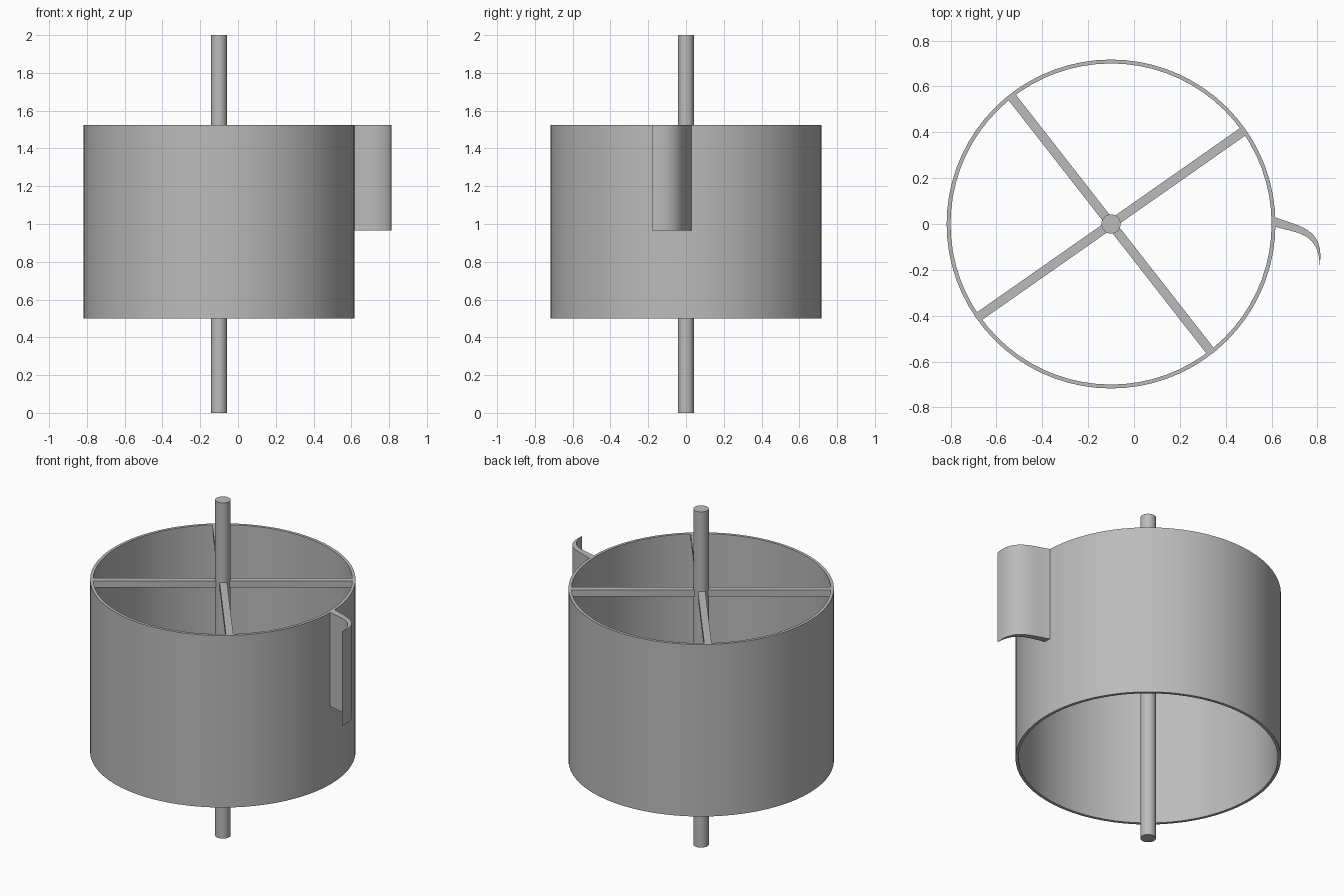
import bpy, bmesh, math
from mathutils import Vector

cube = bpy.data.objects.get("Cube")
if cube:
    bpy.data.objects.remove(cube, do_unlink=True)

AXIS_X = -0.10          # drum axis
TOP, BOTTOM = 1.525, 0.50
R_OUT, R_IN = 0.717, 0.70

grey = bpy.data.materials.new("plain_grey")
grey.use_nodes = True
colour = (0.5, 0.5, 0.5, 1)
grey.diffuse_color = colour
grey.node_tree.nodes["Principled BSDF"].inputs["Base Color"].default_value = colour


def finish(name, bm, smooth=True):
    """Turn a bmesh into a named, shaded object."""
    bmesh.ops.recalc_face_normals(bm, faces=bm.faces)
    mesh = bpy.data.meshes.new(name)
    bm.to_mesh(mesh)
    bm.free()
    mesh.materials.append(grey)
    obj = bpy.data.objects.new(name, mesh)
    bpy.context.collection.objects.link(obj)
    if smooth:
        bpy.ops.object.select_all(action='DESELECT')
        obj.select_set(True)
        bpy.context.view_layer.objects.active = obj
        bpy.ops.object.shade_smooth_by_angle(angle=math.radians(30))
    return obj


def lathe(name, profile, steps, closed):
    """Spin an (r, z) profile about the drum axis."""
    bm = bmesh.new()
    verts = [bm.verts.new((AXIS_X + r, 0, z)) for r, z in profile]
    edges = [bm.edges.new(p) for p in zip(verts, verts[1:])]
    if closed:
        edges.append(bm.edges.new((verts[-1], verts[0])))
    bmesh.ops.spin(bm, geom=verts + edges, cent=(AXIS_X, 0, 0), axis=(0, 0, 1),
                   angle=math.tau, steps=steps)
    bmesh.ops.remove_doubles(bm, verts=bm.verts, dist=0.0001)
    return finish(name, bm)


def extrude_outline(name, outline, z0, z1, smooth):
    """Extrude a flat (x, y) outline upwards."""
    bm = bmesh.new()
    face = bm.faces.new([bm.verts.new((x, y, z0)) for x, y in outline])
    new = bmesh.ops.extrude_face_region(bm, geom=[face])["geom"]
    bmesh.ops.translate(bm, vec=(0, 0, z1 - z0),
                        verts=[g for g in new if isinstance(g, bmesh.types.BMVert)])
    return finish(name, bm, smooth)


def bezier(a, b, c, d, n=12):
    pts = []
    for i in range(n + 1):
        t = i / n
        s = 1 - t
        p = (s**3 * Vector(a) + 3 * s * s * t * Vector(b)
             + 3 * s * t * t * Vector(c) + t**3 * Vector(d))
        pts.append((p.x, p.y))
    return pts


# Open drum wall and the axle through it
lathe("drum_wall", [(R_OUT, BOTTOM), (R_OUT, TOP), (R_IN, TOP), (R_IN, BOTTOM)], 72, True)
lathe("axle", [(0, 0), (0.042, 0), (0.042, 2), (0, 2)], 32, False)

# Four square spokes flush with the rim
HALF = 0.02
for i, degrees in enumerate((35, 128, 215, 308)):
    a = math.radians(degrees)
    along = Vector((math.cos(a), math.sin(a)))
    side = Vector((-along.y, along.x)) * HALF
    hub = Vector((AXIS_X, 0))
    start, end = hub + along * 0.03, hub + along * (R_IN + 0.004)
    extrude_outline(f"spoke_{i + 1}", [start - side, end - side, end + side, start + side],
                    TOP - 2 * HALF, TOP, False)

# Curved vane tapering to a thin tip
upper = bezier((0.61, 0.032), (0.71, -0.01), (0.835, -0.012), (0.81, -0.18))
lower = bezier((0.81, -0.18), (0.805, -0.03), (0.70, -0.04), (0.61, -0.01))
extrude_outline("curved_vane", upper + lower[1:], 0.965, TOP, True)
